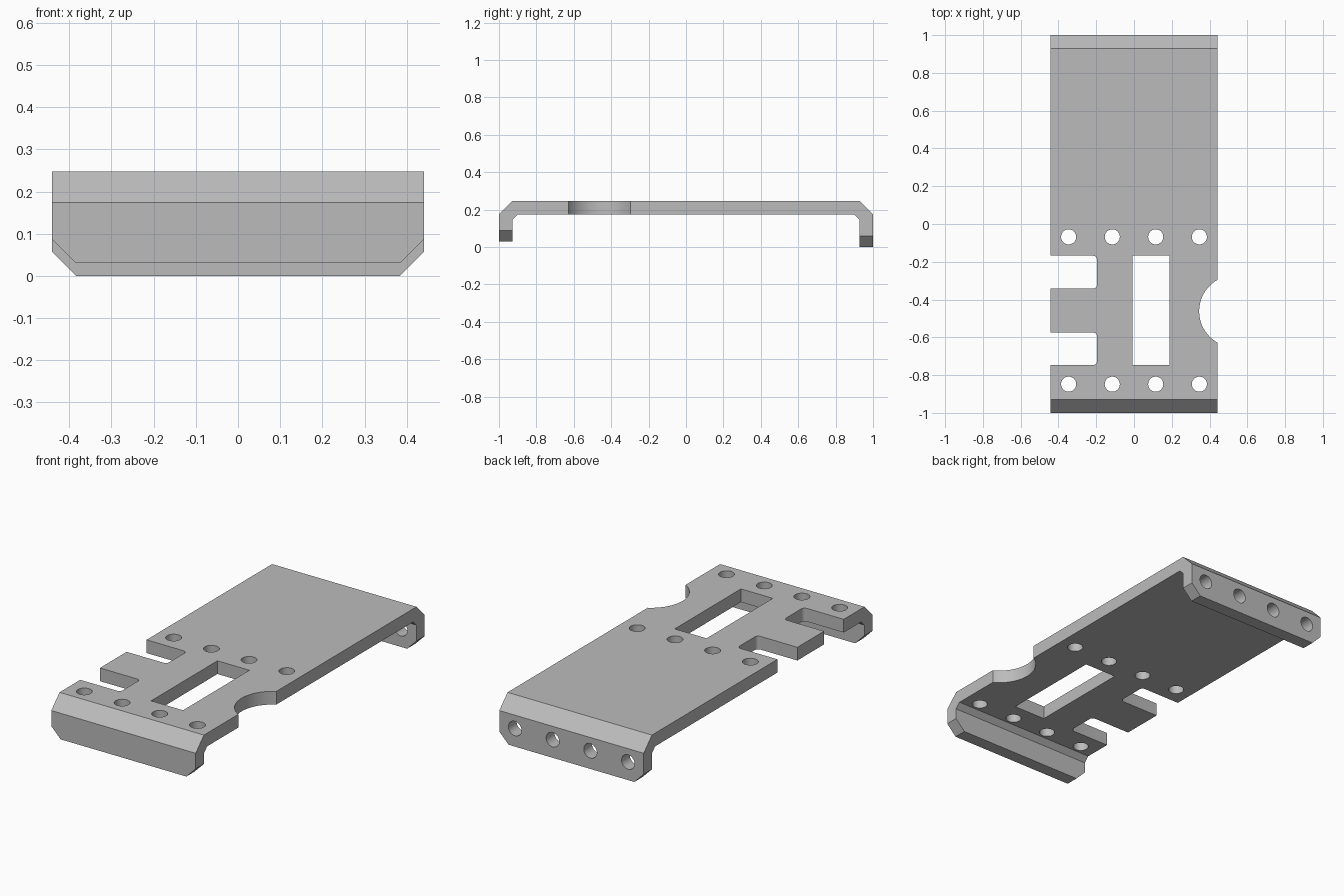
import bpy
import bmesh
import math
from mathutils import Vector

if "Cube" in bpy.data.objects:
    bpy.data.objects.remove(bpy.data.objects["Cube"], do_unlink=True)

HALF = 0.4415        # half width of the bracket
TOP, UNDER = 0.247, 0.174
HOLE_X = [-0.346, -0.115, 0.115, 0.346]

metal = bpy.data.materials.new("plain grey metal")
metal.use_nodes = True
grey = (0.5, 0.5, 0.5, 1)
metal.diffuse_color = grey
metal.node_tree.nodes["Principled BSDF"].inputs["Base Color"].default_value = grey


def prism(name, points, offset):
    """Extrude a closed planar loop of 3D points along offset."""
    bm = bmesh.new()
    face = bm.faces.new([bm.verts.new(p) for p in points])
    extruded = bmesh.ops.extrude_face_region(bm, geom=[face])
    moved = [g for g in extruded["geom"] if isinstance(g, bmesh.types.BMVert)]
    bmesh.ops.translate(bm, verts=moved, vec=Vector(offset))
    bmesh.ops.recalc_face_normals(bm, faces=bm.faces)
    mesh = bpy.data.meshes.new(name)
    bm.to_mesh(mesh)
    bm.free()
    obj = bpy.data.objects.new(name, mesh)
    bpy.context.collection.objects.link(obj)
    return obj


def arc(cx, cy, r, start, end, steps):
    angles = [math.radians(start + (end - start) * i / steps) for i in range(steps + 1)]
    return [(cx + r * math.cos(a), cy + r * math.sin(a)) for a in angles]


def circle(cx, cy, r, sides):
    return arc(cx, cy, r, 0, 360, sides)[:-1]


def plate_cutter(name, outline):
    """Vertical cutter that pierces only the top plate."""
    return prism(name, [(x, y, 0.1) for x, y in outline], (0, 0, 0.25))


# Folded plate: side profile with bevelled outer and inner bends
profile = [(-1, 0.03), (-1, UNDER), (-0.928, TOP), (0.928, TOP), (1, UNDER), (1, 0),
           (0.928, 0), (0.928, 0.146), (0.9, UNDER), (-0.9, UNDER), (-0.928, 0.146), (-0.928, 0.03)]
bracket = prism("folded_bracket", [(-HALF, y, z) for y, z in profile], (2 * HALF, 0, 0))
bracket.data.materials.append(metal)

cutters = []

# Rows of screw holes through the plate and the back flange
for x in HOLE_X:
    for y in (-0.068, -0.848):
        cutters.append(plate_cutter("plate_hole_cutter", circle(x, y, 0.04, 32)))
    ring = [(px, 0.88, pz) for px, pz in circle(x, 0.1, 0.04, 32)]
    cutters.append(prism("flange_hole_cutter", ring, (0, 0.2, 0)))

# Rectangular window
cutters.append(plate_cutter("window_cutter", [(-0.008, -0.747), (0.187, -0.747),
                                              (0.187, -0.168), (-0.008, -0.168)]))

# Two side slots with rounded inner corners
for low, high in ((-0.342, -0.168), (-0.747, -0.575)):
    r, end = 0.02, -0.196
    outline = [(-0.6, low)] + arc(end - r, low + r, r, -90, 0, 6)
    outline += arc(end - r, high - r, r, 0, 90, 6) + [(-0.6, high)]
    cutters.append(plate_cutter("side_slot_cutter", outline))

# Curved bite in the opposite edge
cutters.append(plate_cutter("edge_bite_cutter", circle(0.536, -0.462, 0.191, 96)))

# Chamfered lower corners of both flanges
for side in (-1, 1):
    for y, base in ((-1.05, 0.03), (0.88, 0)):
        tri = [(0.325, base - 0.06), (0.505, base + 0.122), (0.505, base - 0.06)]
        cutters.append(prism("corner_cutter", [(side * x, y, z) for x, z in tri], (0, 0.17, 0)))

# Cut everything out and discard the cutters
for cutter in cutters:
    cutter.hide_render = True
    mod = bracket.modifiers.new("cut", 'BOOLEAN')
    mod.operation = 'DIFFERENCE'
    mod.solver = 'EXACT'
    mod.object = cutter
bpy.context.view_layer.update()
evaluated = bracket.evaluated_get(bpy.context.evaluated_depsgraph_get())
result = bpy.data.meshes.new_from_object(evaluated)
bracket.modifiers.clear()
bracket.data = result
result.materials.clear()
result.materials.append(metal)
for polygon in result.polygons:
    polygon.material_index = 0
for cutter in cutters:
    bpy.data.objects.remove(cutter, do_unlink=True)

# Smooth hole walls, sharp folds
for obj in bpy.context.selected_objects:
    obj.select_set(False)
bracket.select_set(True)
bpy.context.view_layer.objects.active = bracket
bpy.ops.object.shade_smooth_by_angle(angle=math.radians(25))
